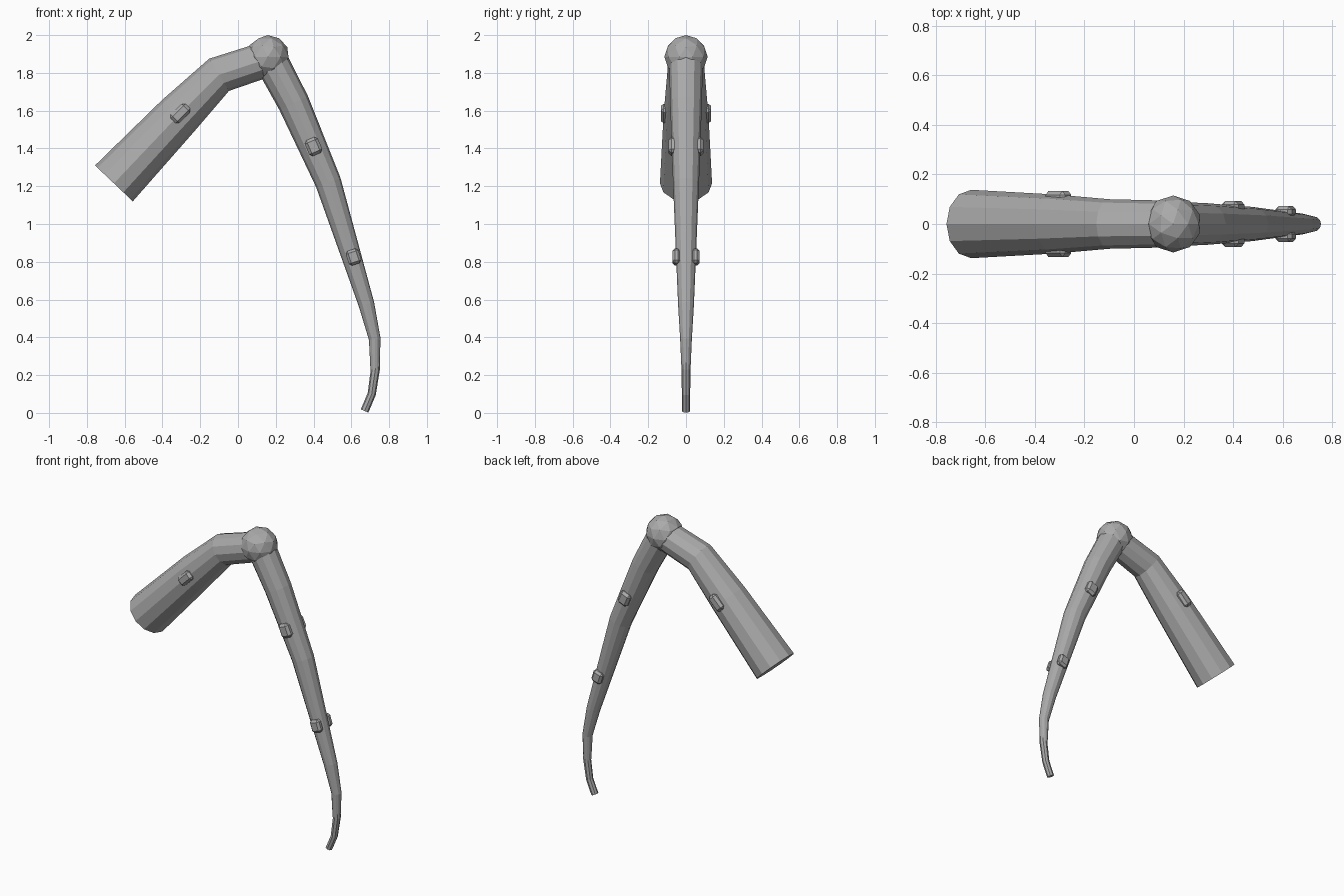
import bpy, bmesh, math
from mathutils import Vector, Matrix

cube = bpy.data.objects.get("Cube")
if cube:
    bpy.data.objects.remove(cube)

grey = bpy.data.materials.new("plain_grey")
grey.use_nodes = True
colour = (0.40, 0.40, 0.40, 1)
grey.diffuse_color = colour
grey.node_tree.nodes["Principled BSDF"].inputs["Base Color"].default_value = colour


def add_object(name, bm):
    bmesh.ops.recalc_face_normals(bm, faces=bm.faces)
    mesh = bpy.data.meshes.new(name)
    bm.to_mesh(mesh)
    bm.free()
    mesh.materials.append(grey)
    obj = bpy.data.objects.new(name, mesh)
    bpy.context.collection.objects.link(obj)
    return obj


def limb(name, path, sides):
    """Faceted tube through (x, z, radius) stations in the XZ plane."""
    bm = bmesh.new()
    pts = [Vector((x, 0, z)) for x, z, r in path]
    rings = []
    for i, p in enumerate(pts):
        before = (p - pts[i - 1]).normalized() if i else Vector()
        after = (pts[i + 1] - p).normalized() if i + 1 < len(pts) else Vector()
        t = (before + after).normalized()
        across = Vector((-t.z, 0, t.x))
        r = path[i][2]
        ring = []
        for k in range(sides):
            a = math.tau * k / sides
            ring.append(bm.verts.new(p + r * (math.cos(a) * across + math.sin(a) * Vector((0, 1, 0)))))
        rings.append(ring)
    for a, b in zip(rings, rings[1:]):
        for k in range(sides):
            n = (k + 1) % sides
            bm.faces.new((a[k], a[n], b[n], b[k]))
    bm.faces.new(rings[0])
    bm.faces.new(rings[-1])
    return add_object(name, bm)


def knob(name, x, y, z, angle, size):
    """Small chamfered block set into the side of a limb."""
    bm = bmesh.new()
    bmesh.ops.create_cube(bm, size=1)
    bmesh.ops.scale(bm, vec=size, verts=bm.verts)
    bmesh.ops.bevel(bm, geom=bm.edges[:], offset=min(size) * 0.3, segments=1, affect='EDGES')
    bm.transform(Matrix.Translation((x, y, z)) @ Matrix.Rotation(-angle, 4, 'Y'))
    return add_object(name, bm)


# Thick upper limb, open end at the lower left
limb("upper_leg", [(-0.657, 1.215, 0.138), (-0.315, 1.575, 0.119),
                   (-0.10, 1.79, 0.10), (0.15, 1.872, 0.094)], 12)

# Long tapering lower limb
limb("lower_leg", [(0.165, 1.885, 0.09), (0.295, 1.64, 0.084), (0.478, 1.22, 0.069),
                   (0.68, 0.575, 0.042), (0.724, 0.39, 0.031), (0.725, 0.23, 0.024)], 12)

# Thin hooked tip
limb("foot_tip", [(0.728, 0.40, 0.021), (0.727, 0.23, 0.024),
                  (0.708, 0.10, 0.022), (0.67, 0.01, 0.022)], 8)

# Faceted ball joint
bm = bmesh.new()
bmesh.ops.create_icosphere(bm, subdivisions=2, radius=0.115)
bm.transform(Matrix.Translation((0.158, 0, 1.885)))
add_object("knee_ball", bm)

# Mirrored pairs of side knobs
for side, label in ((-1, "front"), (1, "back")):
    knob("upper_knob_" + label, -0.305, side * 0.108, 1.585, math.radians(45), (0.11, 0.05, 0.065))
    knob("middle_knob_" + label, 0.40, side * 0.068, 1.41, math.radians(-67), (0.09, 0.05, 0.075))
    knob("lower_knob_" + label, 0.612, side * 0.05, 0.825, math.radians(-72), (0.08, 0.044, 0.07))
